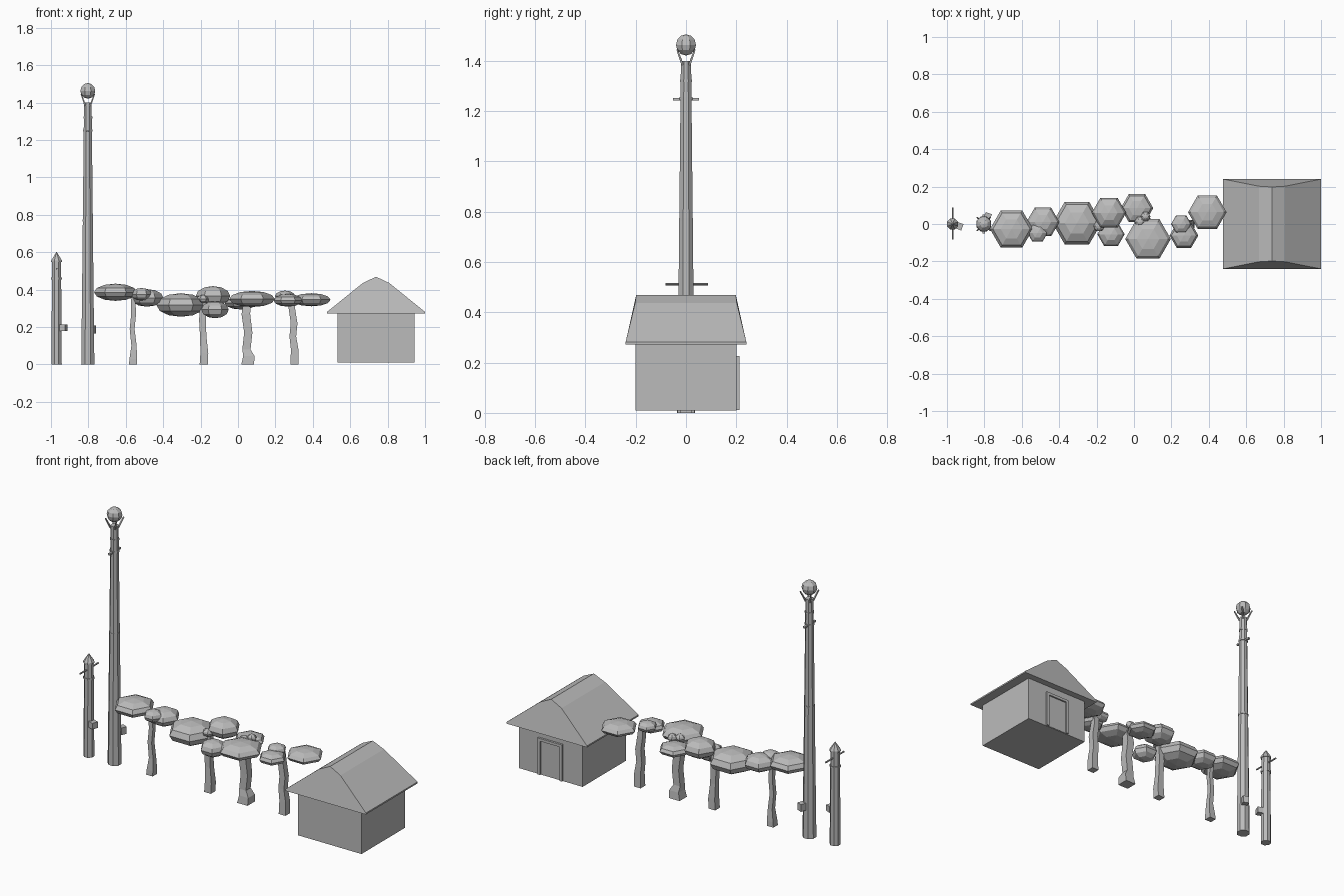
import bpy, bmesh, math
from mathutils import Matrix, Vector

if "Cube" in bpy.data.objects:
    bpy.data.objects.remove(bpy.data.objects["Cube"])

grey = bpy.data.materials.new("plain grey")
grey.diffuse_color = (0.5, 0.5, 0.5, 1)
grey.use_nodes = True
grey.node_tree.nodes["Principled BSDF"].inputs["Base Color"].default_value = grey.diffuse_color


def finish(name, bm):
    bmesh.ops.recalc_face_normals(bm, faces=bm.faces[:])
    me = bpy.data.meshes.new(name)
    bm.to_mesh(me)
    bm.free()
    me.materials.append(grey)
    ob = bpy.data.objects.new(name, me)
    bpy.context.collection.objects.link(ob)
    return ob


def box(name, c, size, rot=0):
    bm = bmesh.new()
    m = Matrix.Translation(c) @ Matrix.Rotation(rot, 4, 'Z') @ Matrix.Diagonal((*size, 1))
    bmesh.ops.create_cube(bm, size=1, matrix=m)
    return finish(name, bm)


def rod(name, a, b, r1, r2, n):
    a, b = Vector(a), Vector(b)
    d = b - a
    bm = bmesh.new()
    m = Matrix.Translation((a + b) / 2) @ d.to_track_quat('Z', 'Y').to_matrix().to_4x4()
    bmesh.ops.create_cone(bm, cap_ends=True, segments=n, radius1=r1, radius2=r2,
                          depth=d.length, matrix=m)
    return finish(name, bm)


def loft(name, rings):
    # skin a stack of equally long point rings and close both ends
    bm = bmesh.new()
    vs = [[bm.verts.new(p) for p in ring] for ring in rings]
    n = len(vs[0])
    for lo, hi in zip(vs, vs[1:]):
        for i in range(n):
            j = (i + 1) % n
            bm.faces.new((lo[i], lo[j], hi[j], hi[i]))
    bm.faces.new(vs[0][::-1])
    bm.faces.new(vs[-1])
    return finish(name, bm)


def turned(name, x, profile, n=8):
    # stacked round pole from (radius, height) pairs
    ang = [2 * math.pi * (i + .5) / n for i in range(n)]
    return loft(name, [[(x + r * math.cos(a), r * math.sin(a), z) for a in ang] for r, z in profile])


def blob(name, c, r, rz, seg=6, rings=6, rot=math.pi / 6):
    bm = bmesh.new()
    m = Matrix.Translation(c) @ Matrix.Rotation(rot, 4, 'Z') @ Matrix.Diagonal((r, r, rz, 1))
    bmesh.ops.create_uvsphere(bm, u_segments=seg, v_segments=rings, radius=1, matrix=m)
    return finish(name, bm)


# short post with pointed cap, collars, cross rod and small box
SX = -0.97
turned("short_post", SX, [(.030, 0), (.026, .55)])
turned("short_post_cap", SX, [(.031, .548), (.031, .556), (.002, .60)])
turned("short_post_collar", SX, [(.031, .455), (.031, .465)])
rod("short_post_cross_rod", (SX, -.082, .512), (SX, .087, .512), .005, .005, 6)
box("short_post_box", (-.933, -.012, .197), (.033, .036, .036), -.35)

# tall pole with collars, cross bar, cradle prongs and ball
TX = -0.803
turned("tall_pole", TX, [(.038, 0), (.032, .5), (.022, 1.40)])
for z, r in ((.77, .031), (1.25, .027), (1.32, .026)):
    turned("tall_pole_collar", TX, [(r, z - .005), (r, z + .005)])
box("tall_pole_cross_bar", (TX, 0, 1.247), (.012, .104, .010))
box("tall_pole_box", (-.782, .042, .186), (.034, .034, .042), -.35)
for k in range(4):
    a = math.pi / 4 + k * math.pi / 2
    c, s = math.cos(a), math.sin(a)
    rod("cradle_prong", (TX + .02 * c, .02 * s, 1.385), (TX + .05 * c, .05 * s, 1.445), .006, .004, 4)
blob("pole_ball", (TX, 0, 1.463), .043, .042, 8, 6, math.pi / 8)

# tree trunks: square sections following a bent path of (x, z, half width)
trunks = [
    [(-.562, 0, .021), (-.560, .03, .020), (-.556, .10, .014), (-.566, .19, .013), (-.558, .27, .013), (-.562, .37, .012)],
    [(-.183, 0, .022), (-.180, .06, .021), (-.186, .15, .017), (-.190, .24, .018), (-.185, .35, .015)],
    [(.052, 0, .034), (.058, .045, .030), (.045, .08, .022), (.055, .17, .022), (.042, .27, .023), (.052, .36, .018)],
    [(.302, 0, .022), (.303, .08, .020), (.293, .15, .018), (.300, .22, .018), (.288, .30, .017), (.285, .36, .014)],
]
for path in trunks:
    loft("tree_trunk", [[(x + sx * h, sy * h, z) for sx, sy in ((-1, -1), (1, -1), (1, 1), (-1, 1))]
                        for x, z, h in path])

# flat six-sided foliage: x, y, z, radius, half height
foliage = [
    (-.655, -.027, .386, .115, .046), (-.487, .011, .356, .088, .047),
    (-.516, -.048, .375, .054, .034), (-.305, .005, .318, .131, .063),
    (-.134, .060, .366, .092, .053), (-.123, -.055, .293, .073, .046),
    (-.187, -.010, .350, .032, .022), (.016, .085, .328, .087, .034),
    (.075, -.080, .350, .122, .043), (.062, .040, .365, .027, .022),
    (.032, .012, .360, .030, .022), (.267, -.061, .343, .077, .034),
    (.252, .000, .365, .054, .030), (.392, .063, .346, .103, .035),
]
for x, y, z, r, h in foliage:
    blob("tree_foliage", (x, y, z), r, h)

# hut walls
HX = 0.738
box("hut_walls", (HX, 0, .145), (.412, .402, .27))

# hut roof: mirrored gable profile of (offset, height, half depth)
half = [(.262, .272, .24), (.262, .281, .24), (.070, .436, .202), (0, .469, .198)]
prof = [(-o, z, d) for o, z, d in half] + [(o, z, d) for o, z, d in half[-2::-1]]
loft("hut_roof", [[(HX + o, s * d, z) for o, z, d in prof] for s in (-1, 1)])

# door and frame on the back wall
box("door_panel", (HX, .201, .115), (.13, .006, .205))
for s in (-1, 1):
    box("door_post", (HX + s * .071, .206, .115), (.016, .014, .206))
box("door_lintel", (HX, .206, .219), (.158, .014, .016))
